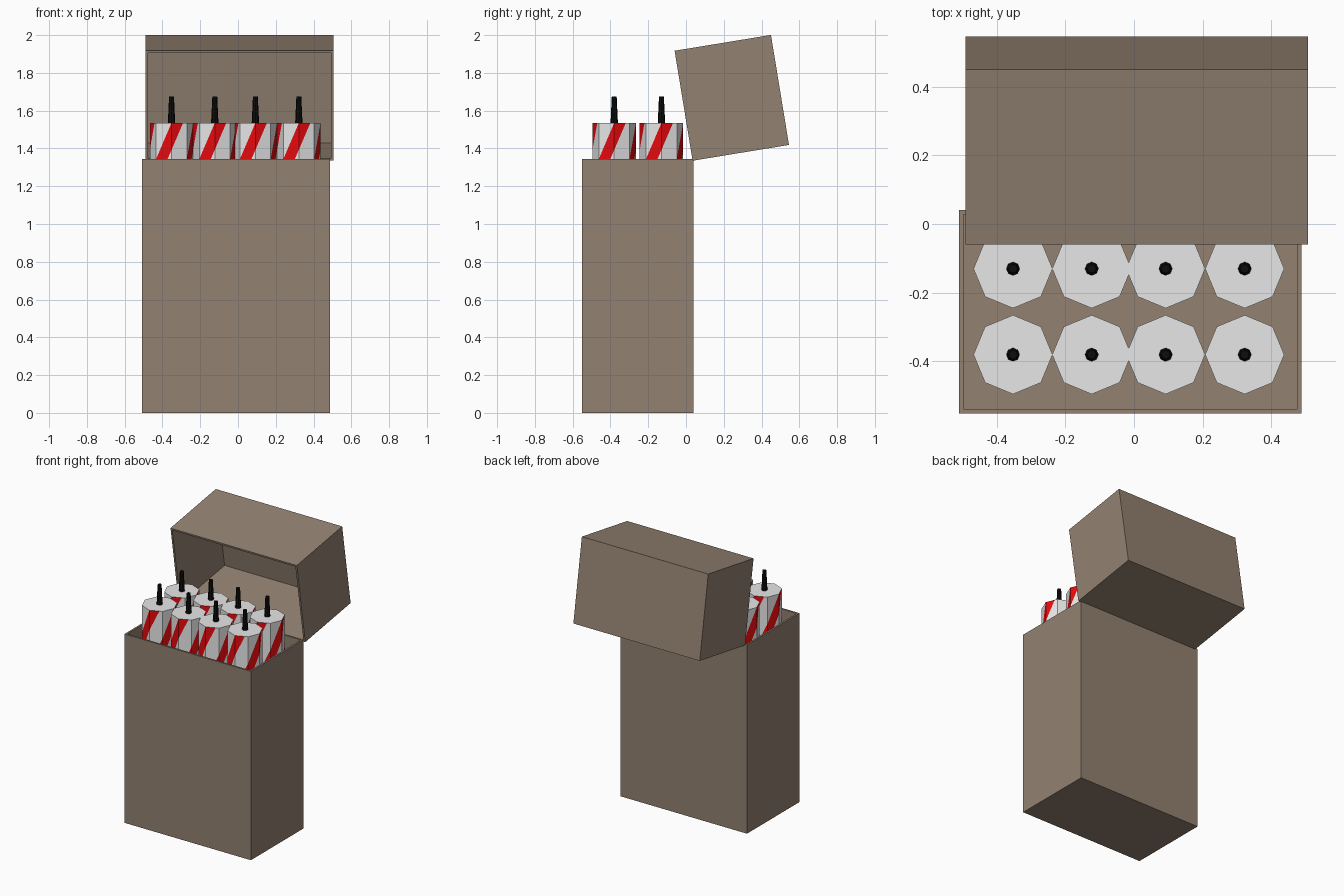
import bpy, bmesh, math
from mathutils import Vector

if "Cube" in bpy.data.objects:
    bpy.data.objects.remove(bpy.data.objects["Cube"])


def material(name, rgb):
    m = bpy.data.materials.new(name)
    m.diffuse_color = (*rgb, 1)
    m.use_nodes = True
    m.node_tree.nodes["Principled BSDF"].inputs["Base Color"].default_value = m.diffuse_color
    return m


BROWN = material("cardboard brown", (0.29, 0.22, 0.165))
WHITE = material("paper white", (0.8, 0.8, 0.8))
RED = material("stripe red", (0.8, 0.003, 0.004))
BLACK = material("fuse black", (0.004, 0.004, 0.004))


def add_object(name, bm, mats, loc):
    mesh = bpy.data.meshes.new(name)
    bm.to_mesh(mesh)
    bm.free()
    for m in mats:
        mesh.materials.append(m)
    ob = bpy.data.objects.new(name, mesh)
    ob.location = loc
    bpy.context.collection.objects.link(ob)
    return ob


def open_box(name, size, open_dir, loc):
    """Thin-walled box from the local origin (centred in x), with one side open."""
    bm = bmesh.new()
    bmesh.ops.create_cube(bm, size=1)
    for v in bm.verts:
        v.co = Vector((v.co.x * size[0], (v.co.y + 0.5) * size[1], (v.co.z + 0.5) * size[2]))
    bm.normal_update()
    bmesh.ops.delete(bm, geom=[f for f in bm.faces if f.normal.dot(Vector(open_dir)) > 0.9],
                     context='FACES')
    ob = add_object(name, bm, [BROWN], loc)
    mod = ob.modifiers.new("walls", 'SOLIDIFY')
    mod.thickness = 0.013
    mod.offset = -1
    mod.use_even_offset = True
    return ob


# Carton and its lid, swung back on the hinge
open_box("carton_body", (0.997, 0.592, 1.345), (0, 0, 1), (-0.011, -0.551, 0))
lid = open_box("carton_lid", (0.996, 0.517, 0.59), (0, -1, 0), (0.008, 0.035, 1.335))
lid.rotation_euler.x = math.radians(9.3)

# Striped octagonal tube: each row turns the stripes by one side
R, ROWS, H, BASE = 0.115, 8, 0.19, 0.015
# Outlines in (across, up) coordinates of one side, with material index
START = [([(0, 0), (.75, 0), (1, .25), (1, 1)], 1),
         ([(0, 0), (1, 1), (0, 1)], 0),
         ([(.75, 0), (1, 0), (1, .25)], 0)]
FOLLOW = [([(0, .25), (.75, 1), (0, 1)], 1),
          ([(0, 0), (1, 0), (1, 1), (.75, 1), (0, .25)], 0)]


def corner(i, z):
    a = math.radians(45 * i)
    return Vector((R * math.cos(a), R * math.sin(a), z))


def striped_tube(name, loc):
    bm = bmesh.new()
    for row in range(ROWS):
        for side in range(8):
            a, b = corner(side, 0), corner(side + 1, 0)
            for outline, index in (START if (side - row) % 2 == 0 else FOLLOW):
                f = bm.faces.new([bm.verts.new(a.lerp(b, u) + Vector((0, 0, (row + v) * H)))
                                  for u, v in outline])
                f.material_index = index
    bm.faces.new([bm.verts.new(corner(i, ROWS * H)) for i in range(8)])
    bm.faces.new([bm.verts.new(corner(-i, 0)) for i in range(8)])
    bmesh.ops.remove_doubles(bm, verts=bm.verts, dist=0.0005)
    add_object(name, bm, [WHITE, RED], loc)


def fuse(name, loc):
    bm = bmesh.new()
    bmesh.ops.create_cone(bm, cap_ends=True, segments=8, radius1=0.02, radius2=0.013, depth=0.15)
    add_object(name, bm, [BLACK], loc)


# Two rows of four sticks, each with a fuse
for j, y in enumerate((-0.38, -0.13)):
    for i, x in enumerate((-0.352, -0.123, 0.092, 0.322)):
        striped_tube(f"stick_{j}_{i}", (x, y, BASE))
        fuse(f"fuse_{j}_{i}", (x, y, 1.60))
